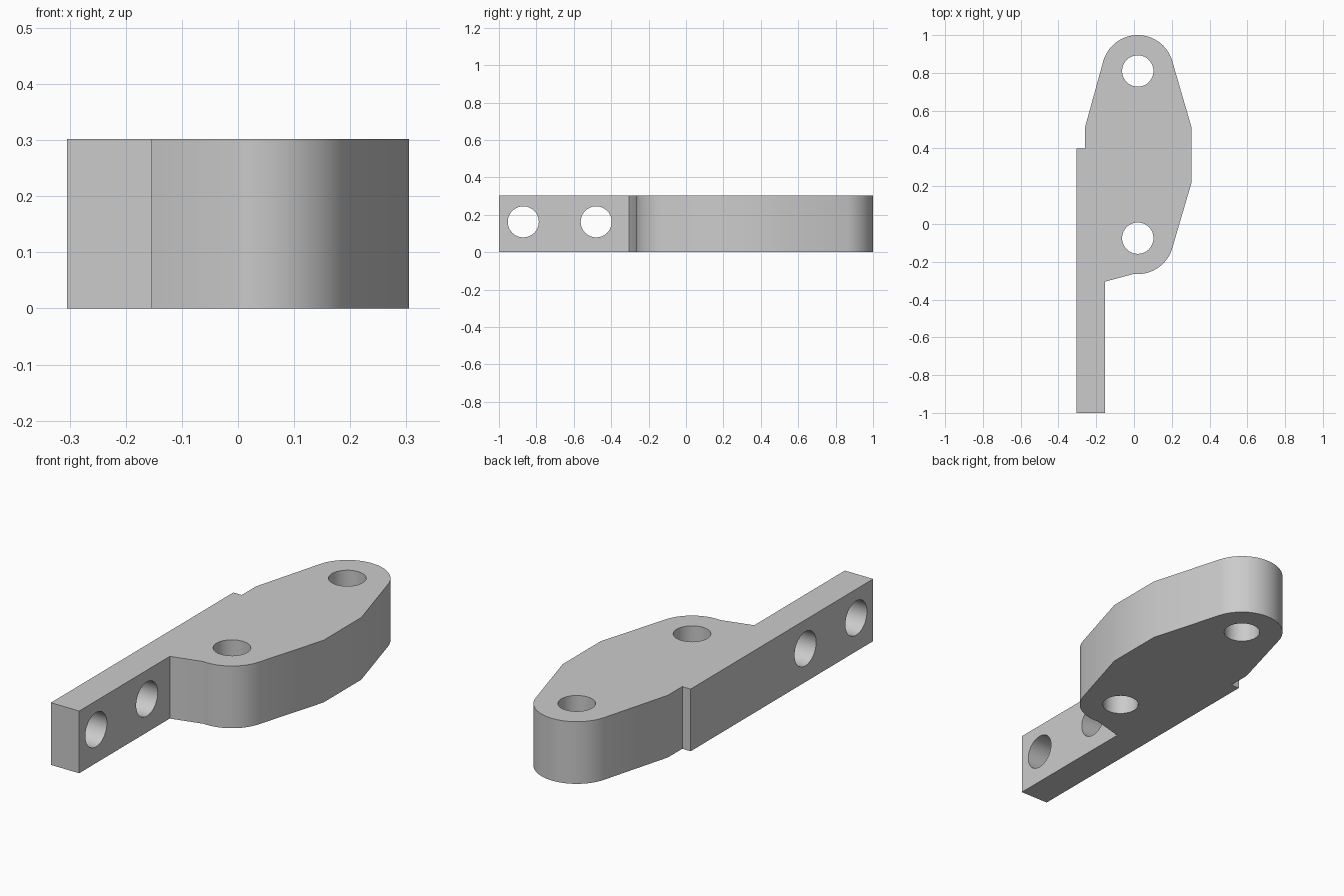
import bpy, bmesh
from math import cos, sin, radians
from mathutils import Matrix

cube = bpy.data.objects.get("Cube")
if cube:
    bpy.data.objects.remove(cube)

THICK = 0.302
HOLE_R = 0.083
END_R = 0.19
BACK = (0.02, 0.81)      # centre of the back rounded end
FRONT = (0.02, -0.075)   # centre of the front rounded end

grey = bpy.data.materials.new("light grey")
grey.use_nodes = True
colour = (0.6, 0.6, 0.6, 1)
grey.diffuse_color = colour
grey.node_tree.nodes["Principled BSDF"].inputs["Base Color"].default_value = colour


def arc(centre, start, end, steps=24):
    angles = [radians(start + (end - start) * i / steps) for i in range(steps + 1)]
    return [(centre[0] + END_R * cos(a), centre[1] + END_R * sin(a)) for a in angles]


def make_object(name, bm):
    mesh = bpy.data.meshes.new(name)
    bmesh.ops.recalc_face_normals(bm, faces=bm.faces)
    bm.to_mesh(mesh)
    bm.free()
    mesh.materials.append(grey)
    obj = bpy.data.objects.new(name, mesh)
    bpy.context.collection.objects.link(obj)
    return obj


# Bracket outline: mounting arm on the right, lug plate with rounded ends
outline = [(-0.305, -1), (-0.153, -1), (-0.153, -0.305)]
outline += arc(FRONT, -96, -16)
outline += [(0.305, 0.22), (0.305, 0.51)]
outline += arc(BACK, 16, 164, 40)
outline += [(-0.26, 0.51), (-0.26, 0.4), (-0.305, 0.4)]

bm = bmesh.new()
face = bm.faces.new([bm.verts.new((x, y, 0)) for x, y in outline])
top = bmesh.ops.extrude_face_region(bm, geom=[face])["geom"]
bmesh.ops.translate(bm, vec=(0, 0, THICK),
                    verts=[v for v in top if isinstance(v, bmesh.types.BMVert)])
bracket = make_object("bracket_plate", bm)

# Bolt holes: two through the plate, two sideways through the arm
bm = bmesh.new()
places = [Matrix.Translation((x, y, THICK / 2)) for x, y in (BACK, FRONT)]
places += [Matrix.Translation((-0.23, y, 0.162)) @ Matrix.Rotation(radians(90), 4, "Y")
           for y in (-0.87, -0.48)]
for i, place in enumerate(places):
    bmesh.ops.create_cone(bm, cap_ends=True, segments=48, radius1=HOLE_R,
                          radius2=HOLE_R, depth=0.6 if i < 2 else 0.3, matrix=place)
cutter = make_object("hole_cutter", bm)

cut = bracket.modifiers.new("bolt holes", "BOOLEAN")
cut.operation = "DIFFERENCE"
cut.solver = "EXACT"
cut.object = cutter

bpy.ops.object.select_all(action="DESELECT")
bracket.select_set(True)
bpy.context.view_layer.objects.active = bracket
bpy.ops.object.modifier_apply(modifier=cut.name)
bpy.data.objects.remove(cutter)
bpy.ops.object.shade_smooth_by_angle(angle=radians(30))
